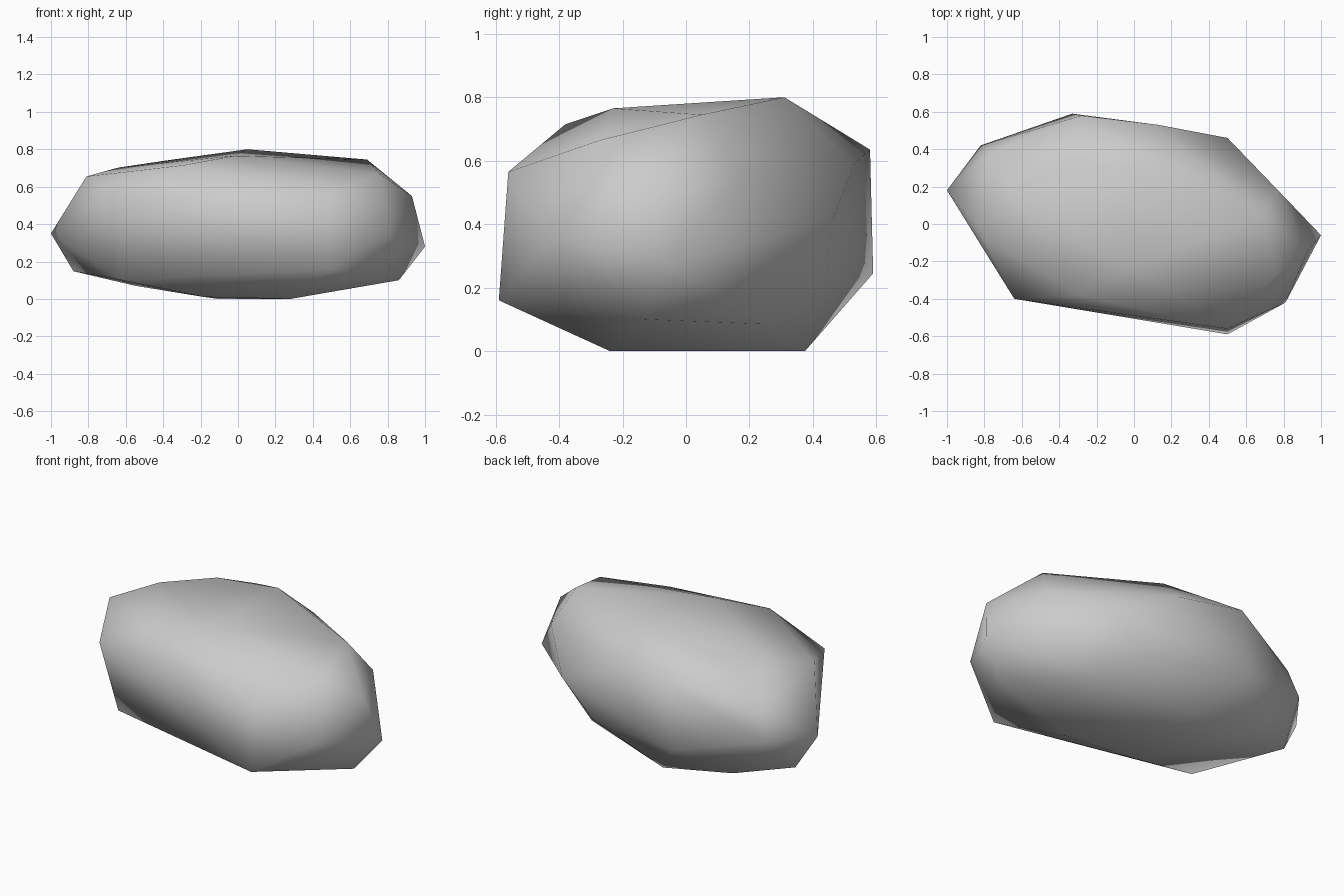
import bpy
import bmesh

default_cube = bpy.data.objects.get("Cube")
if default_cube:
    bpy.data.objects.remove(default_cube, do_unlink=True)


def make_material(name, color):
    material = bpy.data.materials.new(name)
    material.use_nodes = True
    material.diffuse_color = color
    shader = material.node_tree.nodes["Principled BSDF"]
    shader.inputs["Base Color"].default_value = color
    return material


def faceted_stone(name, corners, material):
    """Wrap a convex skin around the corner points and shade it smooth."""
    shape = bmesh.new()
    for corner in corners:
        shape.verts.new(corner)
    bmesh.ops.convex_hull(shape, input=shape.verts[:])
    # Remove points that ended up inside the skin
    loose = [v for v in shape.verts if not v.link_faces]
    bmesh.ops.delete(shape, geom=loose, context="VERTS")
    bmesh.ops.recalc_face_normals(shape, faces=shape.faces[:])
    for face in shape.faces:
        face.smooth = True
    mesh = bpy.data.meshes.new(name)
    shape.to_mesh(mesh)
    shape.free()
    mesh.materials.append(material)
    stone = bpy.data.objects.new(name, mesh)
    bpy.context.collection.objects.link(stone)
    return stone


# Corners of the broad upper side
crown = [(.05, .31, .8), (-.02, -.23, .765), (.69, .05, .745), (.76, -.27, .665),
         (-.29, -.38, .715), (-.37, .33, .742), (-.64, .17, .702), (-.81, -.06, .655)]

# Corners around the widest part
girdle = [(-1, .18, .35), (-.64, -.4, .56), (.5, -.56, .565), (.5, -.59, .16),
          (.81, -.42, .35), (.93, -.14, .55), (1, -.06, .28), (.77, .18, .55),
          (.5, .46, .41), (.13, .53, .59), (-.28, .58, .635), (-.33, .59, .245),
          (-.82, .42, .36), (-.77, .38, .53)]

# Corners of the narrower underside
base = [(.28, -.24, 0), (-.11, .375, 0), (-.18, -.2, .01), (.86, -.13, .1),
        (.45, .25, .085), (.31, .44, .2), (-.55, .34, .07), (-.88, .22, .148),
        (-.62, -.25, .1)]

stone_gray = make_material("stone gray", (.6, .6, .6, 1))
faceted_stone("rock", crown + girdle + base, stone_gray)
